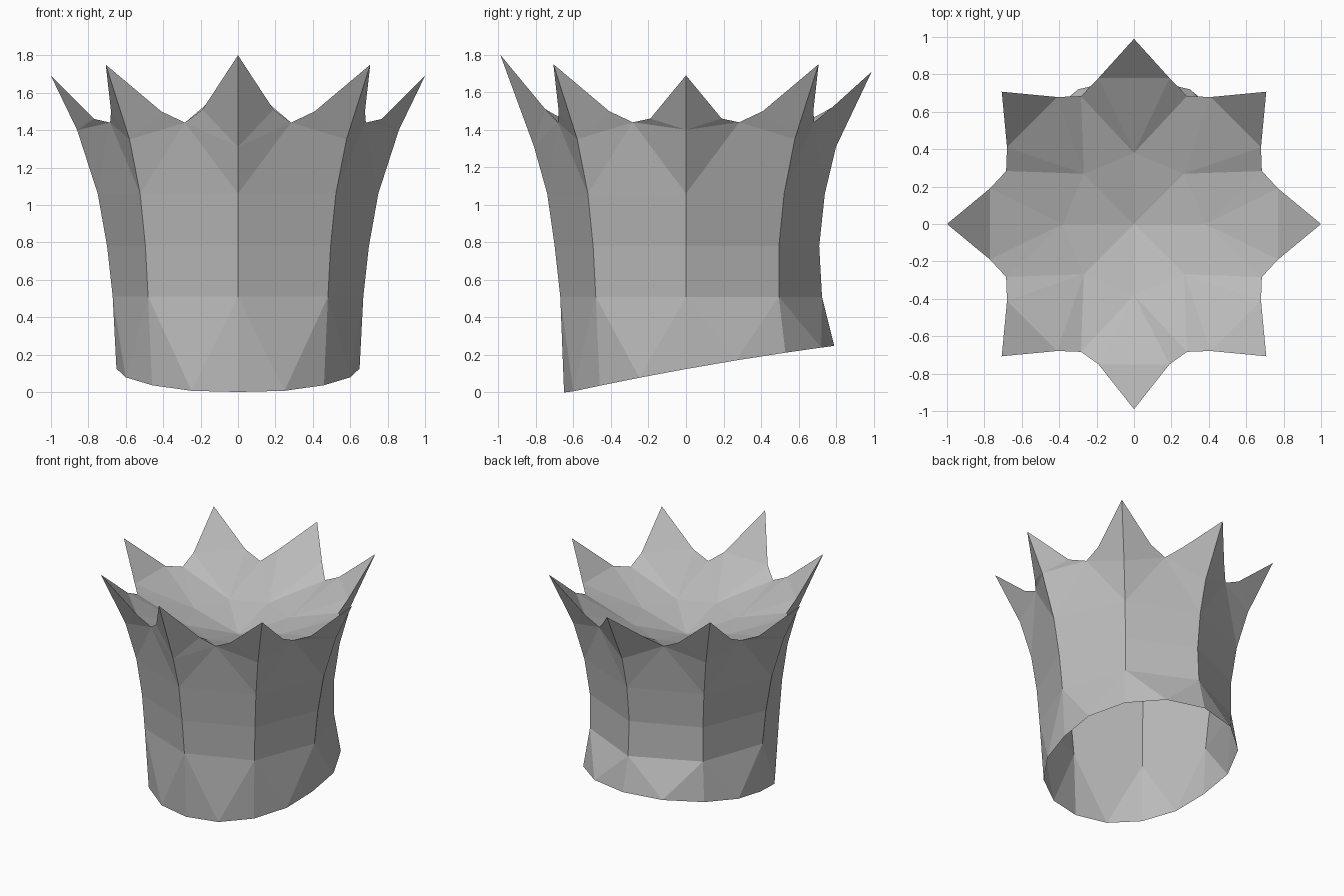
import bpy
import bmesh
from math import sin, cos, pi
from mathutils import Vector

cube = bpy.data.objects.get("Cube")
if cube:
    bpy.data.objects.remove(cube, do_unlink=True)

grey = bpy.data.materials.new("plain grey")
grey.use_nodes = True
colour = (0.5, 0.5, 0.5, 1)
grey.diffuse_color = colour
grey.node_tree.nodes["Principled BSDF"].inputs["Base Color"].default_value = colour

SPIKES = 8
LEVELS = (0.51, 0.78, 1.06)

# One profile per spike: wall radii at LEVELS, then knee, tip and shoulder as (radius, z)
FRONT = ((0.67, 0.70, 0.74), (0.81, 1.31), (0.99, 1.80), (0.75, 1.51))
DIAGONAL = ((0.68, 0.70, 0.74), (0.82, 1.35), (1.00, 1.75), (0.77, 1.50))
SIDE = ((0.67, 0.70, 0.75), (0.86, 1.40), (1.00, 1.69), (0.77, 1.46))
BACK_DIAGONAL = ((0.70, 0.70, 0.74), (0.82, 1.35), (1.00, 1.75), (0.77, 1.50))
BACK = ((0.725, 0.71, 0.74), (0.80, 1.31), (0.99, 1.71), (0.78, 1.52))
half = [FRONT, DIAGONAL, SIDE, BACK_DIAGONAL, BACK]
profiles = half + half[-2:0:-1]


def polar(turn, radius, z, shift=0):
    """Point at a turn counted in spikes from the front, shifted sideways."""
    a = 2 * pi * turn / SPIKES - pi / 2
    return Vector((radius * cos(a) - shift * sin(a), radius * sin(a) + shift * cos(a), z))


def hem(step):
    """Point on the slanted bottom edge, flared towards the back."""
    a = pi * step / SPIKES - pi / 2
    r = 0.65 + 0.14 * max(0, sin(a))
    y = r * sin(a)
    return Vector((r * cos(a), y, max(0, 0.125 + 0.18 * y - 0.03 * y * y)))


def build(name, faces):
    """Make a flat-shaded object from faces given as point lists."""
    bm = bmesh.new()
    for face in faces:
        bm.faces.new([bm.verts.new(p) for p in face])
    bmesh.ops.remove_doubles(bm, verts=bm.verts, dist=0.0005)
    mesh = bpy.data.meshes.new(name)
    bm.to_mesh(mesh)
    bm.free()
    mesh.materials.append(grey)
    obj = bpy.data.objects.new(name, mesh)
    bpy.context.collection.objects.link(obj)


wall, bowl = [], []
centre = Vector((0, 0, 1.2))


def spike(i):
    radii, knee, tip, shoulder = profiles[i % SPIKES]
    return ([polar(i, r, z) for r, z in zip(radii, LEVELS)], polar(i, *knee), polar(i, *tip),
            polar(i, *shoulder, -0.19), polar(i, *shoulder, 0.19), polar(i, 0.38, 1.3))


for i in range(SPIKES):
    col_a, knee_a, tip_a, left_a, right_a, in_a = spike(i)
    col_b, knee_b, tip_b, left_b, right_b, in_b = spike(i + 1)
    valley = polar(i + 0.5, 0.74, 1.44)
    h0, h1, h2 = (hem(2 * i + k) for k in range(3))
    # Hem band
    wall += [(col_a[0], h0, h1), (col_a[0], h1, col_b[0]), (col_b[0], h1, h2)]
    # Eight-sided wall
    for k in range(2):
        wall.append((col_a[k], col_b[k], col_b[k + 1], col_a[k + 1]))
    # Outside of the spikes
    wall += [(col_a[2], col_b[2], valley),
             (col_a[2], valley, knee_a), (knee_a, valley, right_a), (knee_a, right_a, tip_a),
             (col_b[2], knee_b, valley), (knee_b, left_b, valley), (knee_b, tip_b, left_b)]
    # Shallow bowl and inside of the spikes
    bowl += [(centre, in_a, in_b), (in_a, valley, in_b),
             (in_a, right_a, valley), (in_b, valley, left_b),
             (in_a, left_a, right_a), (left_a, tip_a, right_a)]

build("outer_wall", wall)
build("inner_bowl", bowl)
